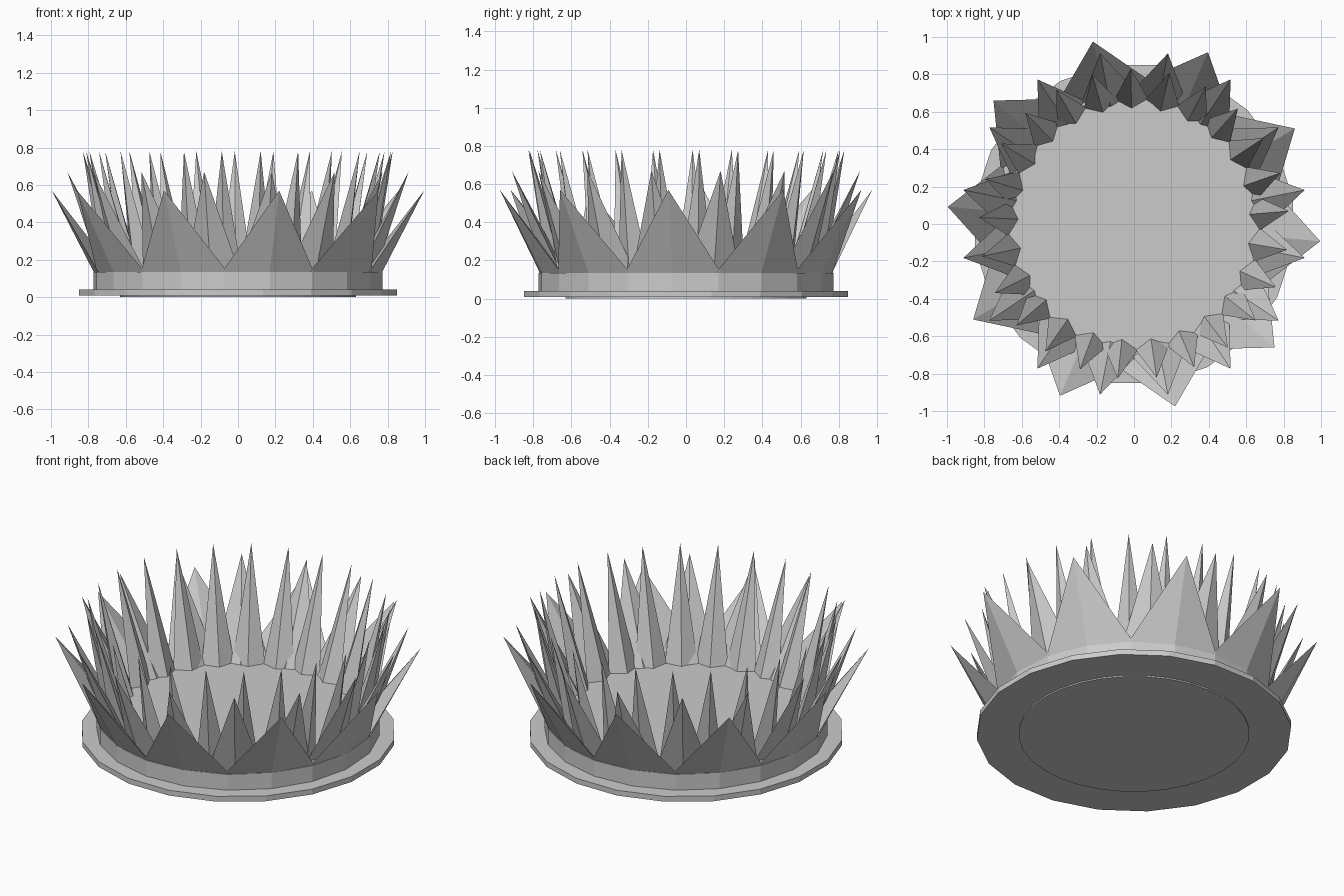
import bpy, bmesh
from math import sin, cos, pi, radians

cube = bpy.data.objects.get("Cube")
if cube:
    bpy.data.objects.remove(cube, do_unlink=True)

# Single grey material
grey = bpy.data.materials.new("light_grey")
grey.use_nodes = True
color = (0.6, 0.6, 0.6, 1)
grey.diffuse_color = color
grey.node_tree.nodes["Principled BSDF"].inputs["Base Color"].default_value = color


def add_object(name, bm):
    bmesh.ops.recalc_face_normals(bm, faces=bm.faces)
    mesh = bpy.data.meshes.new(name)
    bm.to_mesh(mesh)
    bm.free()
    mesh.materials.append(grey)
    obj = bpy.data.objects.new(name, mesh)
    bpy.context.collection.objects.link(obj)
    return obj


def polar(radius, angle, z):
    return (radius * cos(angle), radius * sin(angle), z)


def prism(name, sides, radius, bottom, top, offset):
    """Flat-sided disc with its first corner at the offset angle."""
    bm = bmesh.new()
    angles = [radians(offset) + 2 * pi * i / sides for i in range(sides)]
    low = [bm.verts.new(polar(radius, a, bottom)) for a in angles]
    high = [bm.verts.new(polar(radius, a, top)) for a in angles]
    bm.faces.new(low)
    bm.faces.new(high)
    for i in range(sides):
        j = (i + 1) % sides
        bm.faces.new((low[i], low[j], high[j], high[i]))
    return add_object(name, bm)


def spike_row(name, count, offset, inner, side, outer, tip_radius, tip_z):
    """Ring of outward-leaning pyramids on diamond bases that slightly overlap."""
    bm = bmesh.new()
    half = pi / count * 1.06
    for i in range(count):
        a = radians(offset) + 2 * pi * i / count
        base = [bm.verts.new(polar(r, a + d, FLOOR)) for r, d in
                ((inner, 0), (side, -half), (outer, 0), (side, half))]
        tip = bm.verts.new(polar(tip_radius, a, tip_z))
        bm.faces.new(base)
        for j in range(4):
            bm.faces.new((base[j], base[(j + 1) % 4], tip))
    return add_object(name, bm)


FLOOR = 0.135

# Stepped base
prism("foot_plate", 32, 0.63, 0.0, 0.02, 0)
prism("base_flange", 20, 0.86, 0.008, 0.04, 9)
prism("base_drum", 20, 0.775, 0.03, FLOOR, -5.3)

# Three rows of spikes, tallest inside
spike_row("outer_spikes", 10, -5.3, 0.66, 0.77, 0.775, 1.0, 0.57)
spike_row("middle_spikes", 16, 11.25, 0.64, 0.71, 0.75, 0.93, 0.67)
spike_row("inner_spikes", 25, 4.8, 0.62, 0.675, 0.73, 0.83, 0.78)
